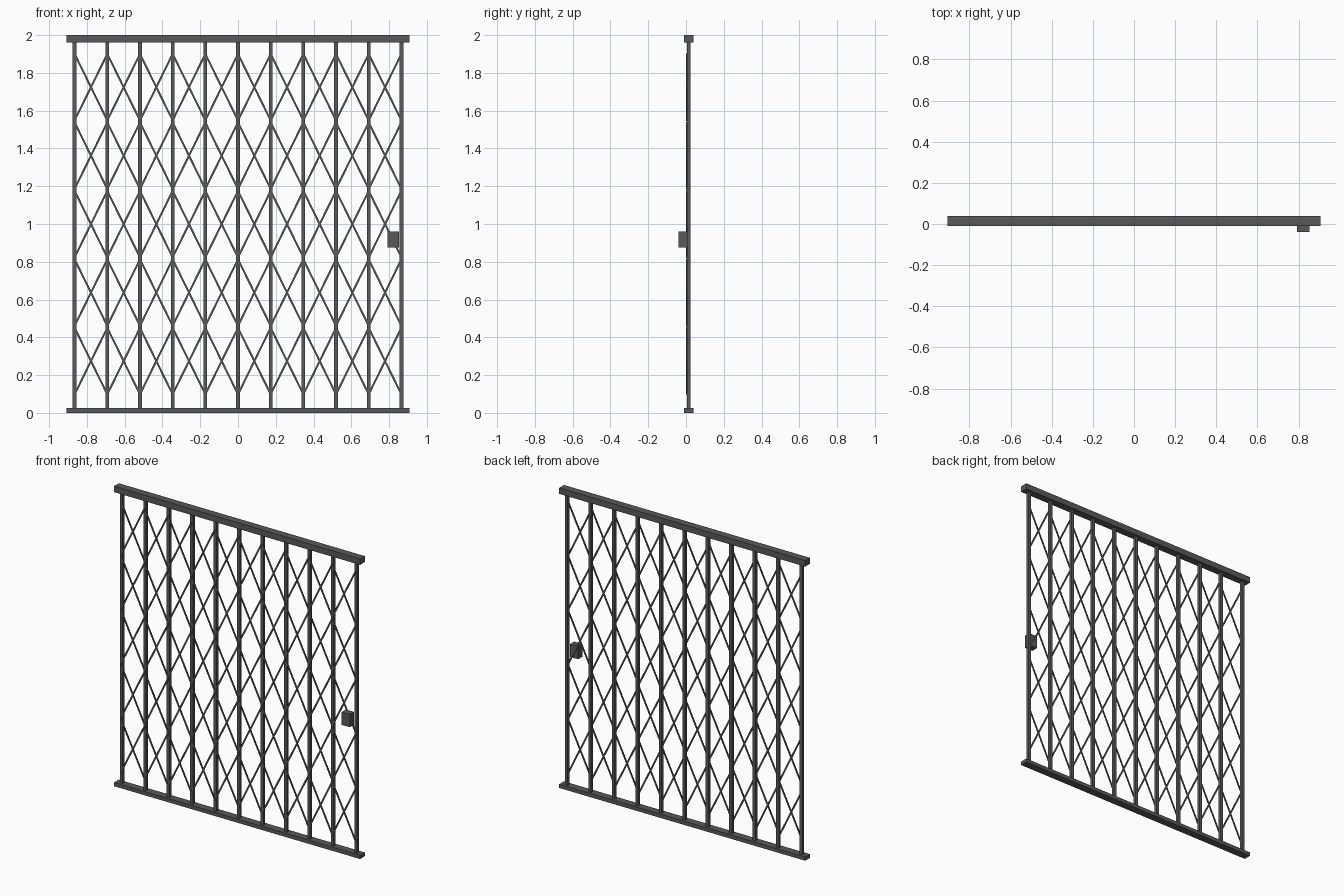
import bpy
import math

cube = bpy.data.objects.get("Cube")
if cube:
    bpy.data.objects.remove(cube, do_unlink=True)

steel = bpy.data.materials.new("dark_grey_steel")
steel.use_nodes = True
GREY = (0.1, 0.1, 0.1, 1)
steel.diffuse_color = GREY
steel.node_tree.nodes["Principled BSDF"].inputs["Base Color"].default_value = GREY


def box(name, low, high, tilt=0.0):
    """Box between two corners, optionally tilted about y through its centre."""
    centre = [(a + b) / 2 for a, b in zip(low, high)]
    bpy.ops.mesh.primitive_cube_add(size=1, location=centre, rotation=(0, tilt, 0))
    part = bpy.context.object
    part.name = name
    part.scale = [b - a for a, b in zip(low, high)]
    part.data.materials.append(steel)
    return part


# Rails
HALF = 0.907
box("top_rail", (-HALF, -0.01, 1.96), (HALF, 0.04, 2.0))
box("bottom_rail", (-HALF, -0.01, 0), (HALF, 0.04, 0.025))

# Upright bars
BAYS, ROWS = 10, 5
PITCH = 0.173
LEFT = -PITCH * BAYS / 2
for i in range(BAYS + 1):
    x = LEFT + i * PITCH
    box(f"upright_bar_{i + 1}", (x - 0.01, 0.005, 0.02), (x + 0.01, 0.025, 1.965))

# Crossed lattice strips, one X per bay and row
ROW_START, ROW_PITCH, RISE = 0.093, 0.3625, 0.352
angle = math.atan2(PITCH, RISE)
half_length = math.hypot(PITCH, RISE) / 2
for row in range(ROWS):
    z = ROW_START + (row + 0.5) * ROW_PITCH
    for bay in range(BAYS):
        x = LEFT + (bay + 0.5) * PITCH
        for side, y in ((1, 0.0), (-1, 0.003)):
            box(f"lattice_strip_{row + 1}_{bay + 1}_{'rising' if side > 0 else 'falling'}",
                (x - 0.005, y, z - half_length), (x + 0.005, y + 0.005, z + half_length),
                side * angle)

# Lock case on the closing side
box("lock_case", (0.792, -0.04, 0.875), (0.852, 0.005, 0.96))
